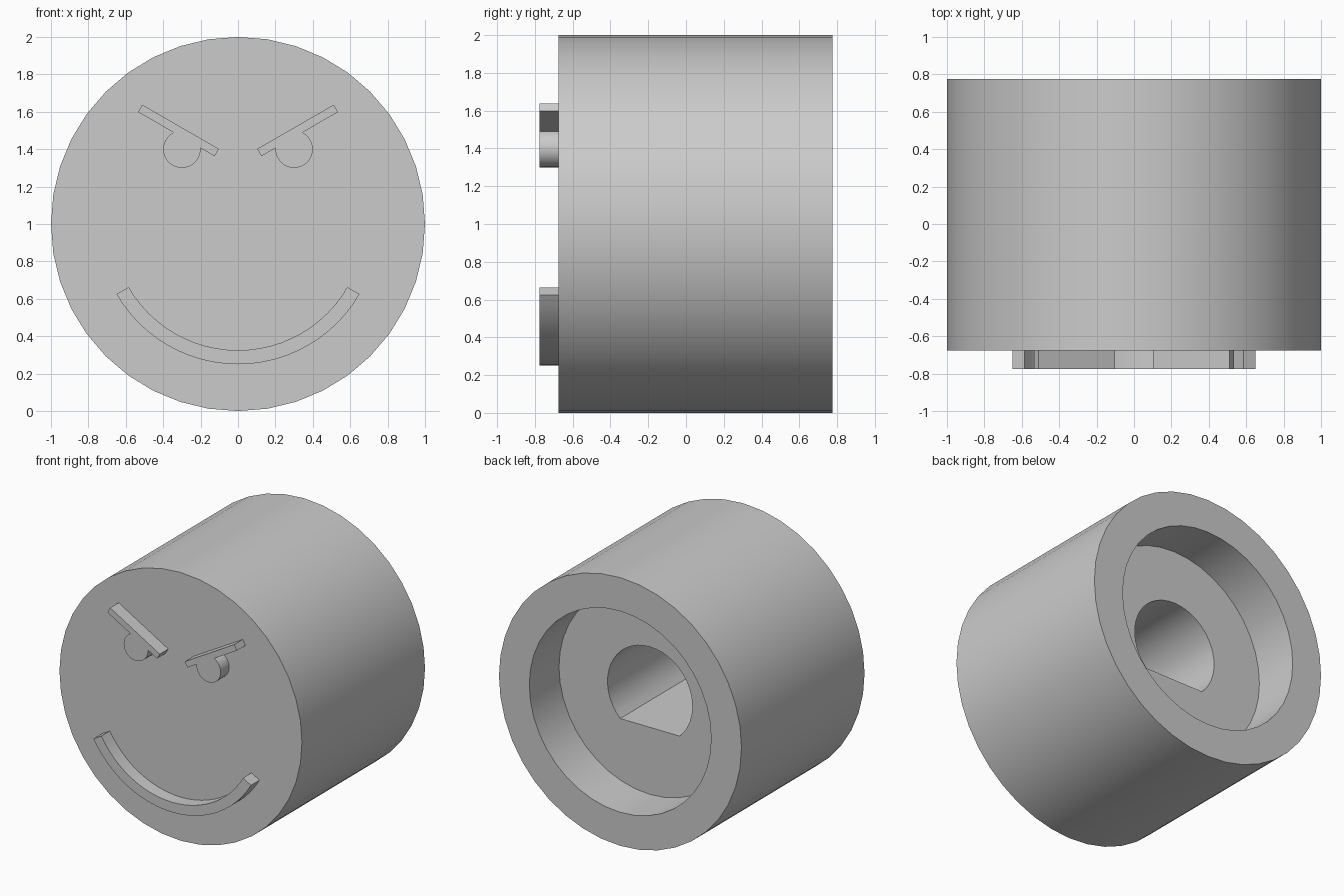
import bpy, bmesh
from math import sin, cos, pi, radians, asin, degrees

if "Cube" in bpy.data.objects:
    bpy.data.objects.remove(bpy.data.objects["Cube"])

FRONT, BACK, MID = -0.675, 0.775, 1.0


def arc(r, a0, a1, n, cx=0, cz=0):
    """n + 1 points along an arc, angles in degrees."""
    return [(cx + r * cos(radians(a0 + (a1 - a0) * i / n)),
             cz + r * sin(radians(a0 + (a1 - a0) * i / n))) for i in range(n + 1)]


def prism(name, outline, y0, y1):
    """Extrude an x-z outline from y0 to y1."""
    bm = bmesh.new()
    face = bm.faces.new([bm.verts.new((x, y0, z)) for x, z in outline])
    new = bmesh.ops.extrude_face_region(bm, geom=[face])["geom"]
    bmesh.ops.translate(bm, vec=(0, y1 - y0, 0),
                        verts=[v for v in new if isinstance(v, bmesh.types.BMVert)])
    bmesh.ops.recalc_face_normals(bm, faces=bm.faces)
    me = bpy.data.meshes.new(name)
    bm.to_mesh(me)
    bm.free()
    ob = bpy.data.objects.new(name, me)
    bpy.context.collection.objects.link(ob)
    return ob


def activate(ob):
    bpy.ops.object.select_all(action='DESELECT')
    ob.select_set(True)
    bpy.context.view_layer.objects.active = ob


def smooth(ob):
    activate(ob)
    bpy.ops.object.shade_smooth_by_angle(angle=radians(30))


def cut(ob, cutter):
    mod = ob.modifiers.new("cut", 'BOOLEAN')
    mod.operation = 'DIFFERENCE'
    mod.solver = 'EXACT'
    mod.object = cutter
    activate(ob)
    bpy.ops.object.modifier_apply(modifier=mod.name)
    bpy.data.objects.remove(cutter)


# Round knob body
body = prism("knob_body", arc(1, 0, 360, 40, 0, MID)[:-1], FRONT, BACK)

# Wide recess in the back, then the D-shaped shaft socket
cut(body, prism("recess_cutter", arc(0.75, 0, 360, 40, 0, MID)[:-1], 0.425, BACK + 0.2))
flat = degrees(asin(0.25 / 0.35))
cut(body, prism("socket_cutter", arc(0.35, -flat, 180 + flat, 32, 0, MID), -0.45, 0.6))
smooth(body)

# Raised eyes, each a disc running into a slanted brow
lid = degrees(asin(0.55))
local = [(-0.17, 0.055), (-0.17, 0.1), (0.302, 0.1), (0.302, 0.055)]
local += arc(0.1, lid, -180 - lid, 24)
c, s = cos(pi / 6), sin(pi / 6)
for side, label in ((1, "right"), (-1, "left")):
    outline = [(side * (0.3 + u * c - v * s), 1.4 + u * s + v * c) for u, v in local]
    smooth(prism(label + "_eye_and_brow", outline, FRONT - 0.1, FRONT + 0.01))

# Raised curved mouth
mouth = arc(0.75, 210, 330, 24, 0, MID) + arc(0.675, 330, 210, 24, 0, MID)
smooth(prism("mouth", mouth, FRONT - 0.1, FRONT + 0.01))
